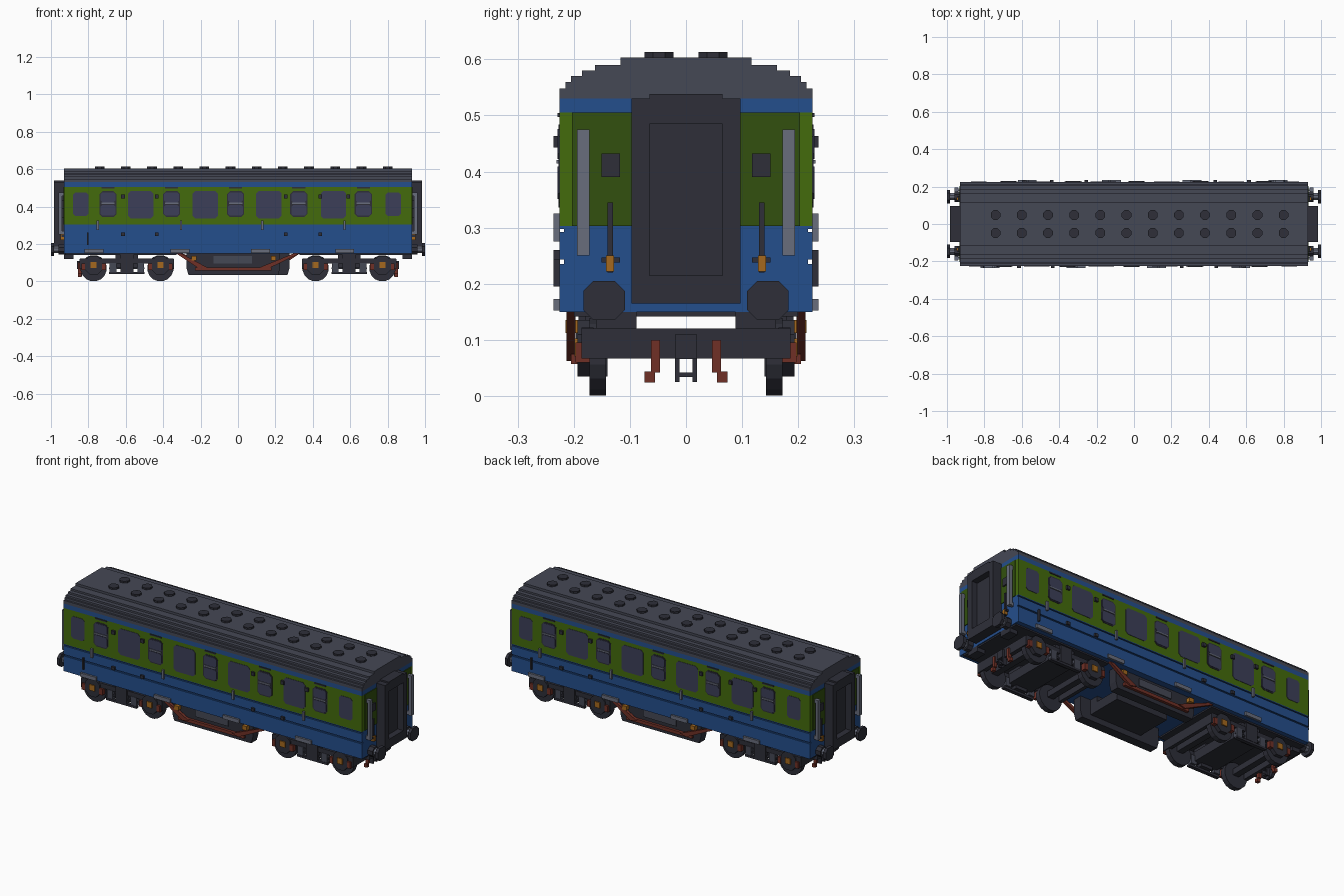
import bpy, bmesh, math

cube = bpy.data.objects.get("Cube")
if cube:
    bpy.data.objects.remove(cube, do_unlink=True)


def material(name, r, g, b):
    lin = [((c / 255 + 0.055) / 1.055) ** 2.4 if c > 10 else c / 255 / 12.92 for c in (r, g, b)] + [1]
    m = bpy.data.materials.new(name)
    m.use_nodes = True
    m.diffuse_color = lin
    m.node_tree.nodes["Principled BSDF"].inputs["Base Color"].default_value = lin
    return m


GREEN = material("side green", 68, 107, 12)
DARK_GREEN = material("end green", 50, 80, 14)
BLUE = material("blue", 36, 78, 140)
ROOF = material("roof grey", 69, 72, 85)
DARK = material("charcoal", 46, 47, 57)
GLASS = material("window glass", 60, 63, 88)
SILVER = material("light grey", 104, 109, 124)
RED = material("rust red", 112, 48, 38)
ORANGE = material("amber", 165, 105, 30)


def add_prism(bm, pts, axis, a, b):
    """Extrude a 2D outline along an axis; outline is the other two axes in order."""
    def place(p, t):
        c = list(p)
        c.insert(axis, t)
        return c
    lo = [bm.verts.new(place(p, a)) for p in pts]
    hi = [bm.verts.new(place(p, b)) for p in pts]
    n = len(pts)
    bm.faces.new(lo)
    bm.faces.new(hi)
    for i in range(n):
        bm.faces.new((lo[i], lo[(i + 1) % n], hi[(i + 1) % n], hi[i]))


def part(name, mat, boxes=(), prisms=(), twin=False):
    """Join boxes (x0,x1,y0,y1,z0,z1) and prisms; twin adds a copy turned half round."""
    bm = bmesh.new()
    for x0, x1, y0, y1, z0, z1 in boxes:
        add_prism(bm, [(x0, y0), (x1, y0), (x1, y1), (x0, y1)], 2, z0, z1)
    for p in prisms:
        add_prism(bm, *p)
    if twin:
        dup = bmesh.ops.duplicate(bm, geom=bm.verts[:] + bm.edges[:] + bm.faces[:])["geom"]
        for v in dup:
            if isinstance(v, bmesh.types.BMVert):
                v.co.x, v.co.y = -v.co.x, -v.co.y
    bmesh.ops.recalc_face_normals(bm, faces=bm.faces[:])
    me = bpy.data.meshes.new(name)
    bm.to_mesh(me)
    bm.free()
    me.materials.append(mat)
    ob = bpy.data.objects.new(name, me)
    bpy.context.collection.objects.link(ob)
    return ob


def chamfered(cx, cz, w, h, c):
    """Rectangle with cut corners."""
    x, z = w / 2, h / 2
    return [(cx - x + c, cz - z), (cx + x - c, cz - z), (cx + x, cz - z + c), (cx + x, cz + z - c),
            (cx + x - c, cz + z), (cx - x + c, cz + z), (cx - x, cz + z - c), (cx - x, cz - z + c)]


def ring(cx, cz, r, n):
    return [(cx + r * math.cos((i + .5) * 2 * math.pi / n), cz + r * math.sin((i + .5) * 2 * math.pi / n))
            for i in range(n)]


def both(boxes):
    """Mirror boxes across y."""
    return list(boxes) + [(a, b, -d, -c, e, f) for a, b, c, d, e, f in boxes]


# Body shell in colour bands, with shallow grooves in the lower panels
L, W = 0.93, 0.225
part("lower_body", BLUE, [(-L, L, -W, W, 0.15, 0.235), (-L, L, -W + .008, W - .008, 0.235, 0.243),
                          (-L, L, -W, W, 0.243, 0.292), (-L, L, -W + .008, W - .008, 0.292, 0.298),
                          (-L, L, -W, W, 0.298, 0.303)])
part("green_body", GREEN, [(-L, L, -W, W, 0.303, 0.505)])
part("upper_band", BLUE, [(-L, L, -W, W, 0.505, 0.53)])
part("end_panel", DARK_GREEN, both([(L, L + .004, 0.095, 0.203, 0.303, 0.505)]), twin=True)

# Stepped roof
steps = [(0.225, 0.548), (0.215, 0.56), (0.205, 0.57), (0.185, 0.58), (0.162, 0.59), (0.117, 0.603)]
right = []
z = 0.53
for w, top in steps:
    right += [(w, z), (w, top)]
    z = top
part("roof", ROOF, prisms=[(right + [(-a, b) for a, b in reversed(right)], 0, -L, L)])
part("roof_vents", DARK, prisms=[(ring(-0.74 + 0.14 * i, y, 0.028, 8), 2, 0.60, 0.613)
                                 for i in range(12) for y in (-0.048, 0.048)])

# Windows on both sides
big = [-0.52, -0.175, 0.165, 0.51]
split = [-0.695, -0.355, -0.013, 0.325, 0.67]
part("large_windows", GLASS, prisms=[(chamfered(x, 0.41, 0.135, 0.148, 0.014), 1, -W - .002, -W + .01) for x in big],
     twin=True)
part("door_windows", GLASS, prisms=[(chamfered(x, 0.412, 0.083, 0.125, 0.012), 1, -W - .002, -W + .01)
                                    for x in (-0.84, 0.83)], twin=True)
part("split_window_frames", DARK, prisms=[(chamfered(x, 0.413, 0.092, 0.138, 0.016), 1, -W - .002, -W + .01)
                                          for x in split], twin=True)
part("split_window_panes", GLASS, prisms=[(chamfered(x, zc, 0.08, h, 0.01), 1, -W - .004, -W)
                                          for x in split for zc, h in ((0.38, 0.058), (0.449, 0.053))], twin=True)
part("window_vents", SILVER, [(x - .036, x + .036, -W - .006, -W, 0.414, 0.421) for x in split], twin=True)

# Small fittings on the sides
knobs = [-0.615, -0.435, 0.255, 0.44, 0.59]
part("door_hinges", DARK, [(x - .01, x + .01, -W - .011, -W, 0.443, 0.463) for x in knobs]
     + [(x - .01, x + .01, -W - .011, -W, 0.243, 0.26) for x in knobs[:4]]
     + [(-0.806, -0.798, -W - .011, -W, 0.195, 0.26)], twin=True)
doors = [-0.75, -0.305, 0.13, 0.57]
part("door_handles", SILVER, [(x - .006, x + .006, -W - .011, -W, 0.275, 0.325) for x in doors], twin=True)
part("footboards", SILVER, [(x - .05, x + .05, -W - .011, -W, 0.152, 0.173) for x in (-0.77, -0.31, 0.12, 0.57)],
     twin=True)
part("gutter_marks", DARK, [(x - .035, x + .035, -W - .004, -W, 0.497, 0.504) for x in split], twin=True)

# Gangway bellows with a recessed door at each end
part("gangway_frame", DARK, both([(L, 0.985, 0.065, 0.097, 0.165, 0.53)])
     + [(L, 0.985, -0.065, 0.065, 0.485, 0.538), (L, 0.985, -0.065, 0.065, 0.165, 0.215),
        (L, 0.95, -0.065, 0.065, 0.215, 0.485)], twin=True)

# End fittings: grab rails, lamp boxes, pipes
part("grab_rails", SILVER, both([(L + .012, L + .03, 0.172, 0.194, 0.25, 0.475),
                                 (L, L + .014, 0.176, 0.19, 0.25, 0.27),
                                 (L, L + .014, 0.176, 0.19, 0.455, 0.475)]), twin=True)
part("end_lamp_boxes", DARK, both([(L, L + .012, 0.118, 0.151, 0.39, 0.432)]), twin=True)
part("end_pipes", DARK, both([(L, L + .012, 0.13, 0.14, 0.22, 0.345), (L, L + .015, 0.118, 0.151, 0.238, 0.247)]),
     twin=True)
part("pipe_valves", ORANGE, both([(L, L + .019, 0.128, 0.143, 0.222, 0.25)]), twin=True)

# Buffers
part("buffer_heads", DARK, prisms=[(chamfered(s * 0.146, 0.17, 0.074, 0.07, 0.018), 0, 0.983, 1.0)
                                   for s in (-1, 1)], twin=True)
part("buffer_shafts", SILVER, prisms=[(ring(s * 0.146, 0.17, 0.02, 8), 0, L, 0.985) for s in (-1, 1)], twin=True)
part("buffer_sockets", DARK, prisms=[(ring(s * 0.146, 0.17, 0.03, 8), 0, L, 0.96) for s in (-1, 1)], twin=True)

# Underframe plates
part("underframe", DARK, [(0.33, 0.925, -0.2, 0.2, 0.142, 0.151)]
     + both([(0.88, L, 0.088, 0.16, 0.12, 0.15)]), twin=True)

# Bogies: wheels, side frames, springs, cross beams
C, axles = 0.594, (0.415, 0.772)
part("wheels", DARK, prisms=[(ring(x, 0.07, 0.0705, 16), 1, s * 0.143, s * 0.172)
                             for x in axles for s in (-1, 1)], twin=True)
part("axles", DARK, [(x - .018, x + .018, -0.145, 0.145, 0.067, 0.1) for x in axles], twin=True)
part("bogie_frames", DARK, both([(0.345, 0.845, 0.165, 0.186, 0.095, 0.122),
                                 (0.5, 0.69, 0.17, 0.19, 0.038, 0.05),
                                 (0.5, 0.69, 0.17, 0.182, 0.065, 0.075),
                                 (C - .035, C + .035, 0.15, 0.192, 0.05, 0.145),
                                 (C - .06, C + .06, 0.09, 0.18, 0.115, 0.145)])
     + [(0.825, 0.848, -0.186, 0.186, 0.067, 0.12), (0.342, 0.362, -0.186, 0.186, 0.067, 0.12),
        (C - .07, C + .07, -0.17, 0.17, 0.067, 0.12)], twin=True)
part("axle_boxes", DARK, prisms=[(chamfered(x, 0.085, 0.09, 0.1, 0.025), 1, s * 0.165, s * 0.193)
                                 for x in axles for s in (-1, 1)], twin=True)
part("springs", ROOF, both([(x - .018, x + .018, 0.16, 0.188, 0.05, 0.098) for x in (0.52, 0.668)]), twin=True)
part("axle_caps", ORANGE, both([(x - .016, x + .016, 0.19, 0.199, 0.07, 0.102) for x in axles]), twin=True)
part("brake_blocks", RED, both([(x + s * 0.055 - .01, x + s * 0.055 + .01, 0.17, 0.197, 0.06, 0.095)
                                for x in axles for s in (-1, 1)]), twin=True)

# Coupler and hoses at the bogie ends
part("couplers", DARK, both([(0.835, 0.856, 0.012, 0.02, 0.025, 0.11)])
     + [(0.835, 0.856, -0.02, 0.02, 0.034, 0.042), (0.835, 0.86, -0.02, 0.02, 0.066, 0.11)], twin=True)
part("brake_hoses", RED, both([(0.838, 0.856, 0.046, 0.062, 0.042, 0.1),
                               (0.838, 0.856, 0.055, 0.074, 0.024, 0.044)]), twin=True)

# Equipment boxes and truss between the bogies
part("equipment_boxes", DARK,
     prisms=[([(-0.265, 0.035), (0.215, 0.035), (0.225, 0.07), (0.225, 0.152), (-0.275, 0.152), (-0.275, 0.07)],
              1, -0.19, -0.14)], twin=True)
part("center_tank", DARK, [(-0.16, 0.16, -0.14, 0.06, 0.067, 0.12), (-0.16, 0.16, -0.14, -0.09, 0.12, 0.15)])
part("equipment_lids", ROOF, [(-0.13, 0.075, -0.196, -0.185, 0.095, 0.135)], twin=True)
part("truss_bars", RED, [(-0.23, 0.18, -0.205, -0.185, 0.057, 0.075)],
     [([(-0.335, 0.152), (-0.31, 0.152), (-0.16, 0.072), (-0.2, 0.062)], 1, -0.213, -0.197),
      ([(0.335, 0.152), (0.305, 0.152), (0.11, 0.072), (0.15, 0.062)], 1, -0.213, -0.197)], twin=True)
part("equipment_valves", ORANGE, [(x - .014, x + .014, -0.215, -0.185, 0.112, 0.135) for x in (-0.235, 0.19)],
     twin=True)
